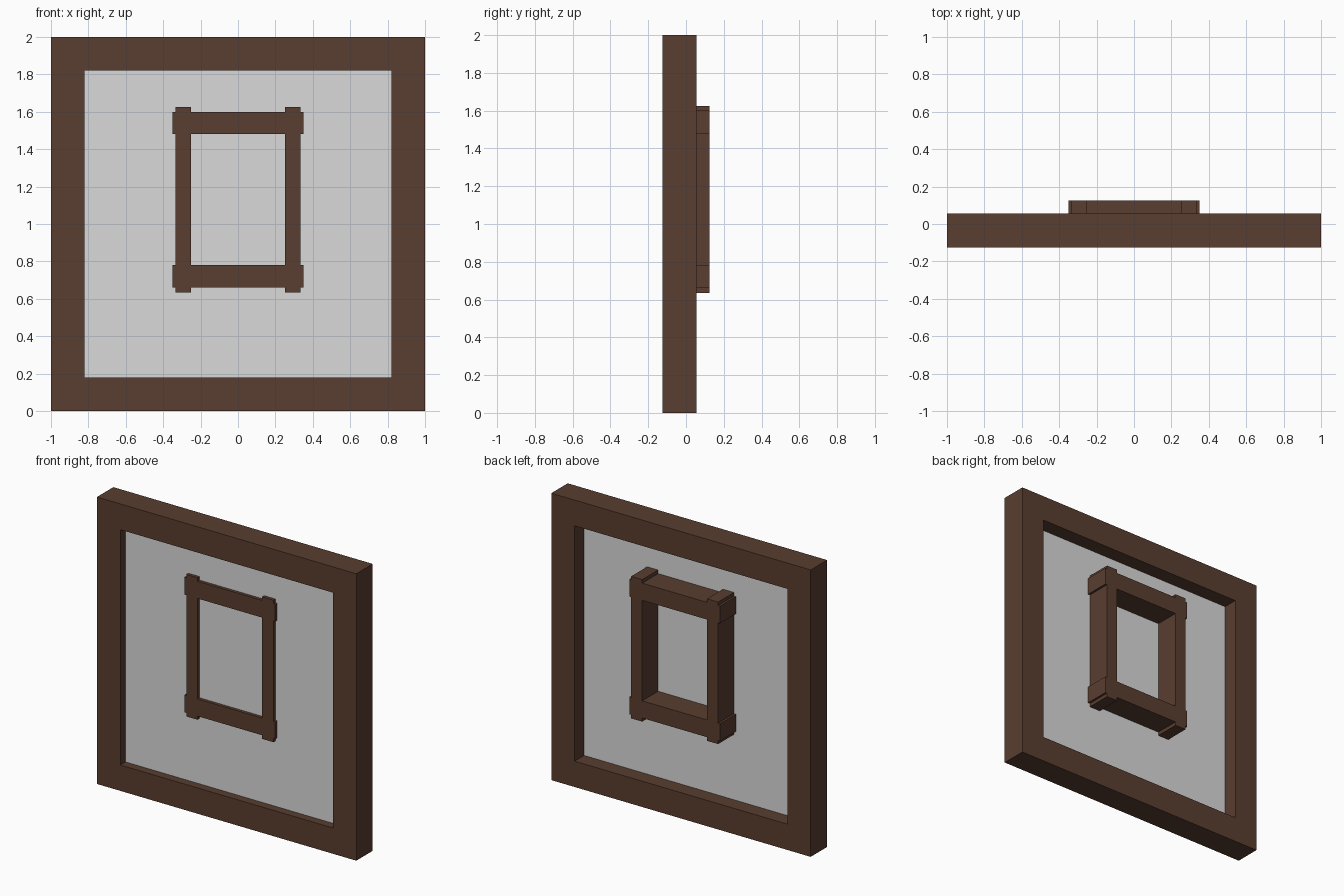
import bpy
import bmesh
from mathutils import Matrix, Vector

cube = bpy.data.objects.get("Cube")
if cube:
    bpy.data.objects.remove(cube, do_unlink=True)


def make_material(name, color):
    mat = bpy.data.materials.new(name)
    mat.use_nodes = True
    mat.diffuse_color = color
    mat.node_tree.nodes["Principled BSDF"].inputs["Base Color"].default_value = color
    return mat


wood = make_material("dark_brown_wood", (0.1, 0.047, 0.029, 1))
pane_grey = make_material("pale_grey_pane", (0.7, 0.7, 0.7, 1))


def box(name, x, y, z, mat):
    """Box spanning the given (low, high) range on each axis."""
    spans = (x, y, z)
    center = Vector([(a + b) / 2 for a, b in spans])
    size = [b - a for a, b in spans]
    bm = bmesh.new()
    bmesh.ops.create_cube(bm, size=1, matrix=Matrix.Diagonal((*size, 1)))
    mesh = bpy.data.meshes.new(name)
    bm.to_mesh(mesh)
    bm.free()
    mesh.materials.append(mat)
    obj = bpy.data.objects.new(name, mesh)
    obj.location = center
    bpy.context.collection.objects.link(obj)
    return obj


# Outer frame: full-height posts with rails fitted between them
half, inner = 1.0, 0.82
depth = (-0.125, 0.055)
box("outer_left_post", (inner, half), depth, (0, 2), wood)
box("outer_right_post", (-half, -inner), depth, (0, 2), wood)
box("outer_bottom_rail", (-inner, inner), depth, (0, 0.18), wood)
box("outer_top_rail", (-inner, inner), depth, (1.82, 2), wood)

# Thin pane set inside the outer frame
box("pane", (-inner, inner), (-0.068, -0.05), (0.18, 1.82), pane_grey)

# Small frame through the pane: crossed posts and rails with projecting ends
small_depth = (-0.09, 0.125)
box("small_left_post", (0.25, 0.335), small_depth, (0.635, 1.625), wood)
box("small_right_post", (-0.335, -0.25), small_depth, (0.635, 1.625), wood)
box("small_bottom_rail", (-0.35, 0.35), small_depth, (0.66, 0.78), wood)
box("small_top_rail", (-0.35, 0.35), small_depth, (1.48, 1.6), wood)
